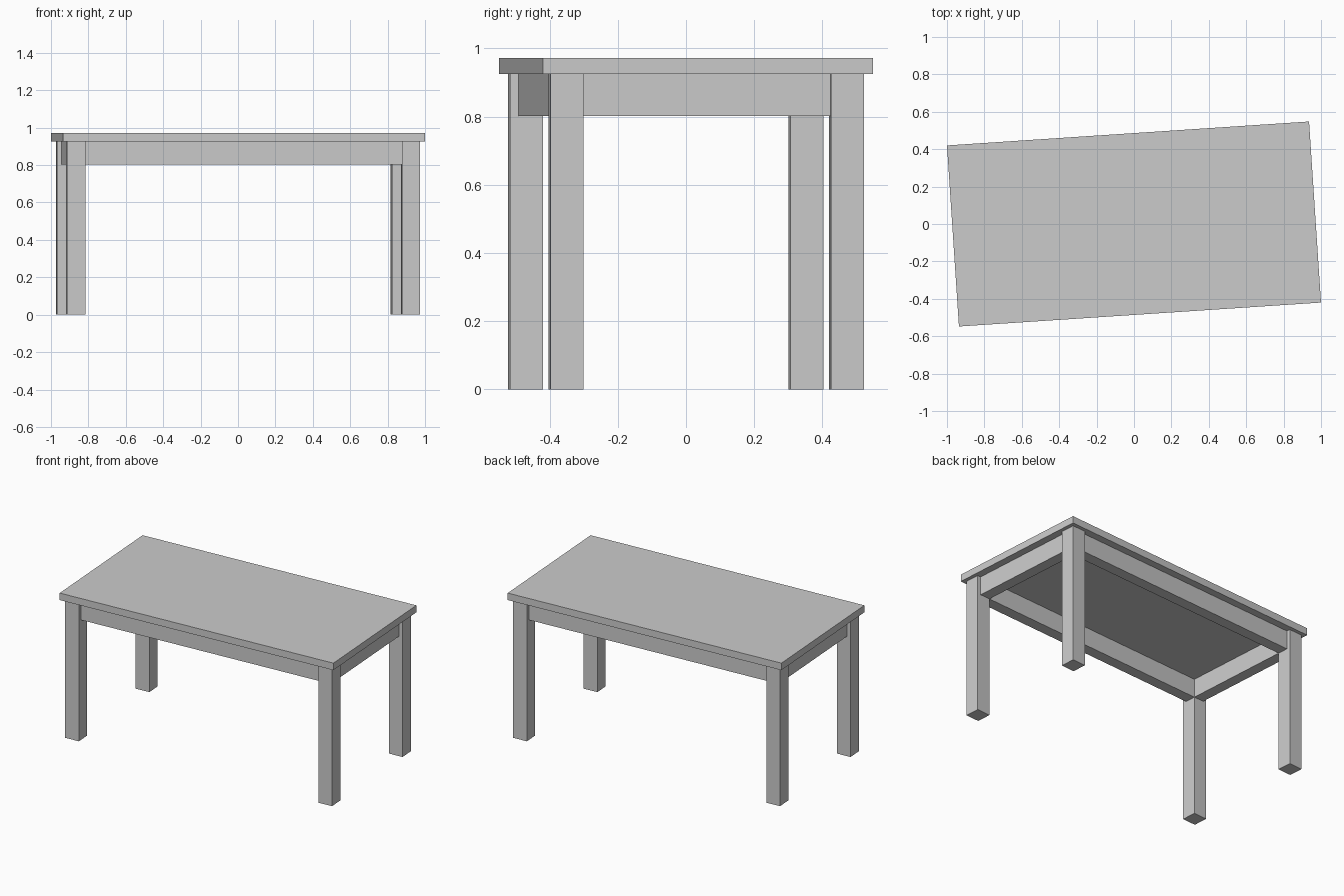
import bpy
import math
from mathutils import Matrix

default_cube = bpy.data.objects.get("Cube")
if default_cube:
    bpy.data.objects.remove(default_cube, do_unlink=True)

# Overall proportions
LENGTH, WIDTH = 1.94, 0.97
TOP_Z, TOP_UNDER, APRON_Z = 0.972, 0.925, 0.802
LEG = 0.097
INSET = WIDTH / 40
TURN = Matrix.Rotation(math.radians(3.78), 4, "Z")

grey = bpy.data.materials.new("plain_grey")
grey.use_nodes = True
colour = (0.6, 0.6, 0.6, 1)
grey.diffuse_color = colour
grey.node_tree.nodes["Principled BSDF"].inputs["Base Color"].default_value = colour


def box(name, x, y, z):
    """Box between the (low, high) limits on each axis, turned with the table."""
    bpy.ops.mesh.primitive_cube_add(size=1)
    obj = bpy.context.object
    obj.name = name
    limits = (x, y, z)
    size = [high - low for low, high in limits]
    centre = [(low + high) / 2 for low, high in limits]
    obj.data.transform(TURN @ Matrix.Translation(centre) @ Matrix.Diagonal((*size, 1)))
    obj.data.materials.append(grey)
    return obj


def span(sign, inner, outer):
    return tuple(sorted((sign * inner, sign * outer)))


# Table top
box("table_top", (-LENGTH / 2, LENGTH / 2), (-WIDTH / 2, WIDTH / 2), (TOP_UNDER, TOP_Z))

# Legs, set in slightly from the edge of the top
leg_x, leg_y = LENGTH / 2 - INSET, WIDTH / 2 - INSET
inner_x, inner_y = leg_x - LEG, leg_y - LEG
for side, sx in (("left", 1), ("right", -1)):
    for end, sy in (("front", -1), ("back", 1)):
        box(f"{end}_{side}_leg", span(sx, inner_x, leg_x),
            span(sy, inner_y, leg_y), (0, TOP_UNDER))

# Aprons, recessed outside and flush with the legs inside
for end, sy in (("front", -1), ("back", 1)):
    box(f"{end}_apron", (-inner_x, inner_x),
        span(sy, inner_y, leg_y - INSET), (APRON_Z, TOP_UNDER))
for side, sx in (("left", 1), ("right", -1)):
    box(f"{side}_apron", span(sx, inner_x, leg_x - INSET),
        (-inner_y, inner_y), (APRON_Z, TOP_UNDER))
